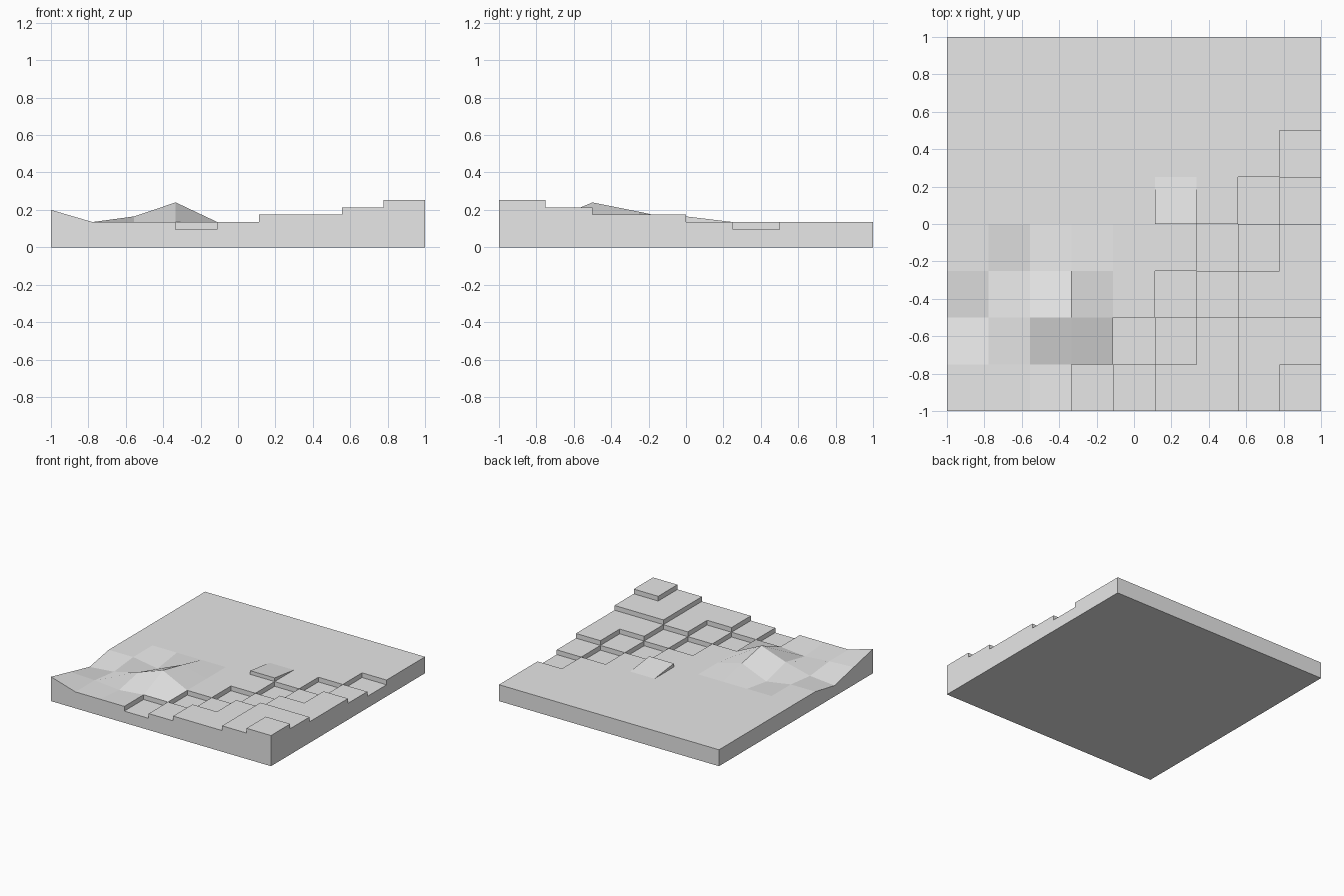
import bpy
import bmesh

cube = bpy.data.objects.get("Cube")
if cube:
    bpy.data.objects.remove(cube, do_unlink=True)

COLS, ROWS = 9, 8
GROUND, STEP = 0.135, 0.039

# Terrace level of each tile, front row first: r = river bed, 0 = ground
LEVELS = ["000r01123", "0000r0122", "00000r011", "000000r01", "0000000r0"]
LEVELS += ["00000000r"] + ["0" * COLS] * 2

# Corner heights of the hills at the front right, front row first
HILLS = [
    [0.20, 0.135, 0.135, 0.135],
    [0.145, 0.135, 0.115, 0.135],
    [0.09, 0.11, 0.165, 0.24],
    [0.135, 0.135, 0.10, 0.19],
]
RAMP_TILE, RAMP_TOP = (5, 4), 0.165


def plan(i, j):
    """Plan position of a grid corner."""
    return -1 + 2 * i / COLS, -1 + 2 * j / ROWS


def height(tile, i, j):
    """Height of a tile's top at the grid corner (i, j)."""
    col, row = tile
    if tile == RAMP_TILE:
        return RAMP_TOP if j == row else GROUND
    mark = LEVELS[row][col]
    if mark == "r":
        return GROUND - STEP
    if mark != "0":
        return GROUND + STEP * int(mark)
    if col < 5 and j < len(HILLS) and i < len(HILLS[0]):
        return HILLS[j][i]
    return GROUND


bm = bmesh.new()


def add_face(points):
    """Add a face, dropping repeated corners."""
    unique = list(dict.fromkeys(points))
    if len(unique) > 2:
        bm.faces.new([bm.verts.new(p) for p in unique])


def add_wall(a, b, tile, other):
    """Wall between two neighbouring tiles, or down to the floor at the rim."""
    def top(t, corner):
        return (*plan(*corner), height(t, *corner) if t else 0.0)
    add_face([top(tile, a), top(tile, b), top(other, b), top(other, a)])


for col in range(COLS):
    for row in range(ROWS):
        tile = (col, row)
        ring = [(col, row), (col + 1, row), (col + 1, row + 1), (col, row + 1)]
        # Tile top and underside
        add_face([(*plan(*c), height(tile, *c)) for c in ring])
        add_face([(*plan(*c), 0.0) for c in reversed(ring)])
        # Walls on the left and back edges, plus the outer rim
        add_wall(ring[1], ring[2], tile, (col + 1, row) if col + 1 < COLS else None)
        add_wall(ring[2], ring[3], tile, (col, row + 1) if row + 1 < ROWS else None)
        if col == 0:
            add_wall(ring[3], ring[0], tile, None)
        if row == 0:
            add_wall(ring[0], ring[1], tile, None)

bmesh.ops.remove_doubles(bm, verts=bm.verts, dist=0.0005)
bmesh.ops.recalc_face_normals(bm, faces=bm.faces)
mesh = bpy.data.meshes.new("terrain")
bm.to_mesh(mesh)
bm.free()

# Single stone grey
grey = bpy.data.materials.new("light_grey")
grey.use_nodes = True
colour = (0.8, 0.8, 0.8, 1)
grey.diffuse_color = colour
grey.node_tree.nodes["Principled BSDF"].inputs["Base Color"].default_value = colour
mesh.materials.append(grey)

terrain = bpy.data.objects.new("terrain", mesh)
bpy.context.collection.objects.link(terrain)
